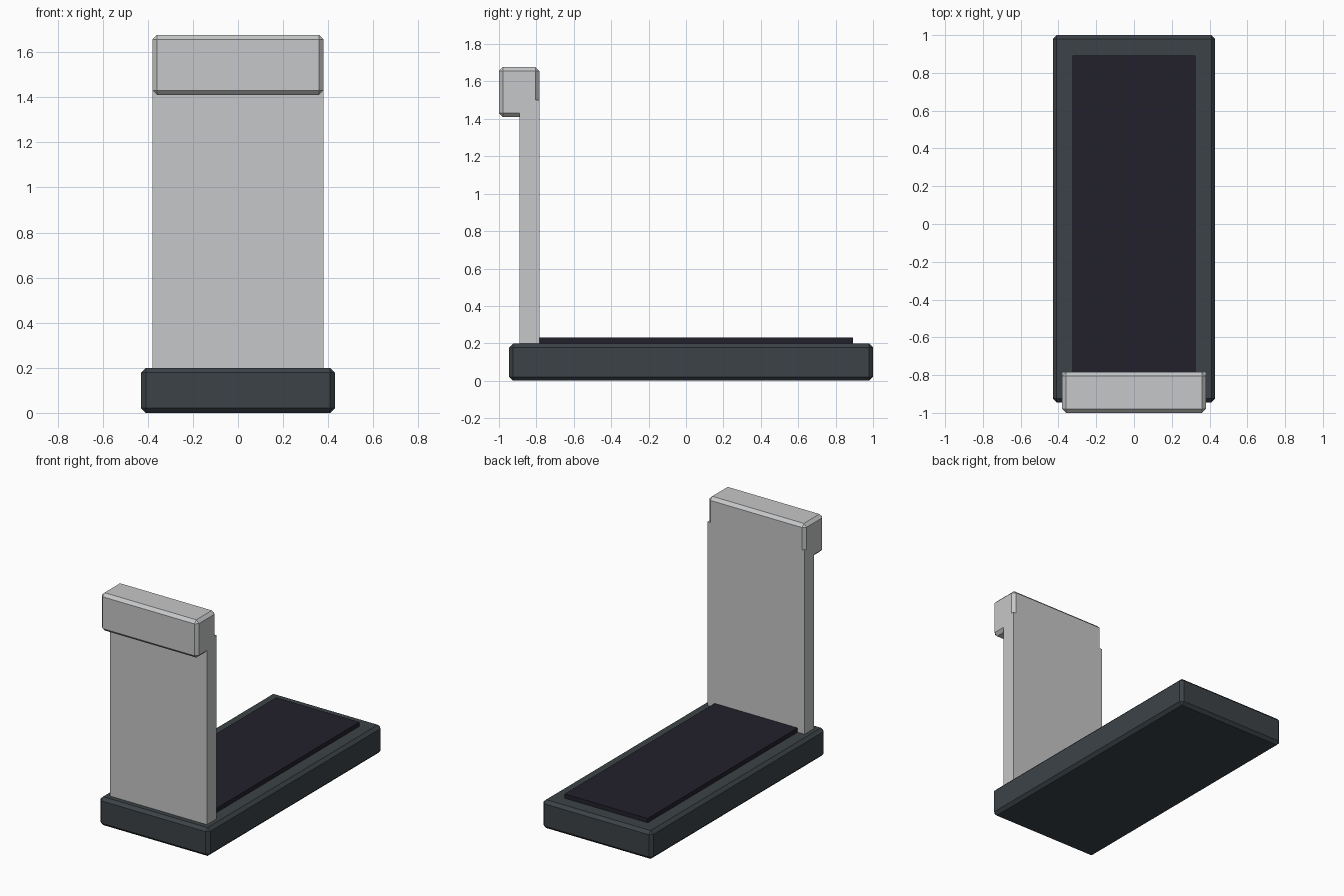
import bpy

if "Cube" in bpy.data.objects:
    bpy.data.objects.remove(bpy.data.objects["Cube"])


def material(name, rgb):
    m = bpy.data.materials.new(name)
    m.diffuse_color = (*rgb, 1)
    m.use_nodes = True
    m.node_tree.nodes["Principled BSDF"].inputs["Base Color"].default_value = m.diffuse_color
    return m


def box(name, x, y, z, mat, bevel=0):
    """Box of half width x, spanning y and z ranges, with optional chamfered edges."""
    bpy.ops.mesh.primitive_cube_add(
        size=1, location=(0, (y[0] + y[1]) / 2, (z[0] + z[1]) / 2))
    ob = bpy.context.object
    ob.name = name
    ob.scale = (2 * x, y[1] - y[0], z[1] - z[0])
    bpy.ops.object.transform_apply(location=False, rotation=False, scale=True)
    ob.data.materials.append(mat)
    if bevel:
        mod = ob.modifiers.new("chamfer", 'BEVEL')
        mod.width = bevel
        mod.segments = 1
    return ob


slate = material("slate grey", (0.045, 0.055, 0.063))
navy = material("dark navy", (0.016, 0.015, 0.025))
silver = material("light grey", (0.565, 0.57, 0.58))

# Chamfered deck with the raised running belt on it
box("deck", 0.43, (-0.945, 1.0), (0, 0.2), slate, 0.021)
box("belt", 0.325, (-0.84, 0.893), (0.15, 0.23), navy)

# Upright panel and the chamfered console head that overhangs to the front
box("upright_panel", 0.38, (-0.89, -0.784), (0.15, 1.5), silver)
box("console", 0.38, (-1.0, -0.784), (1.41, 1.677), silver, 0.021)
